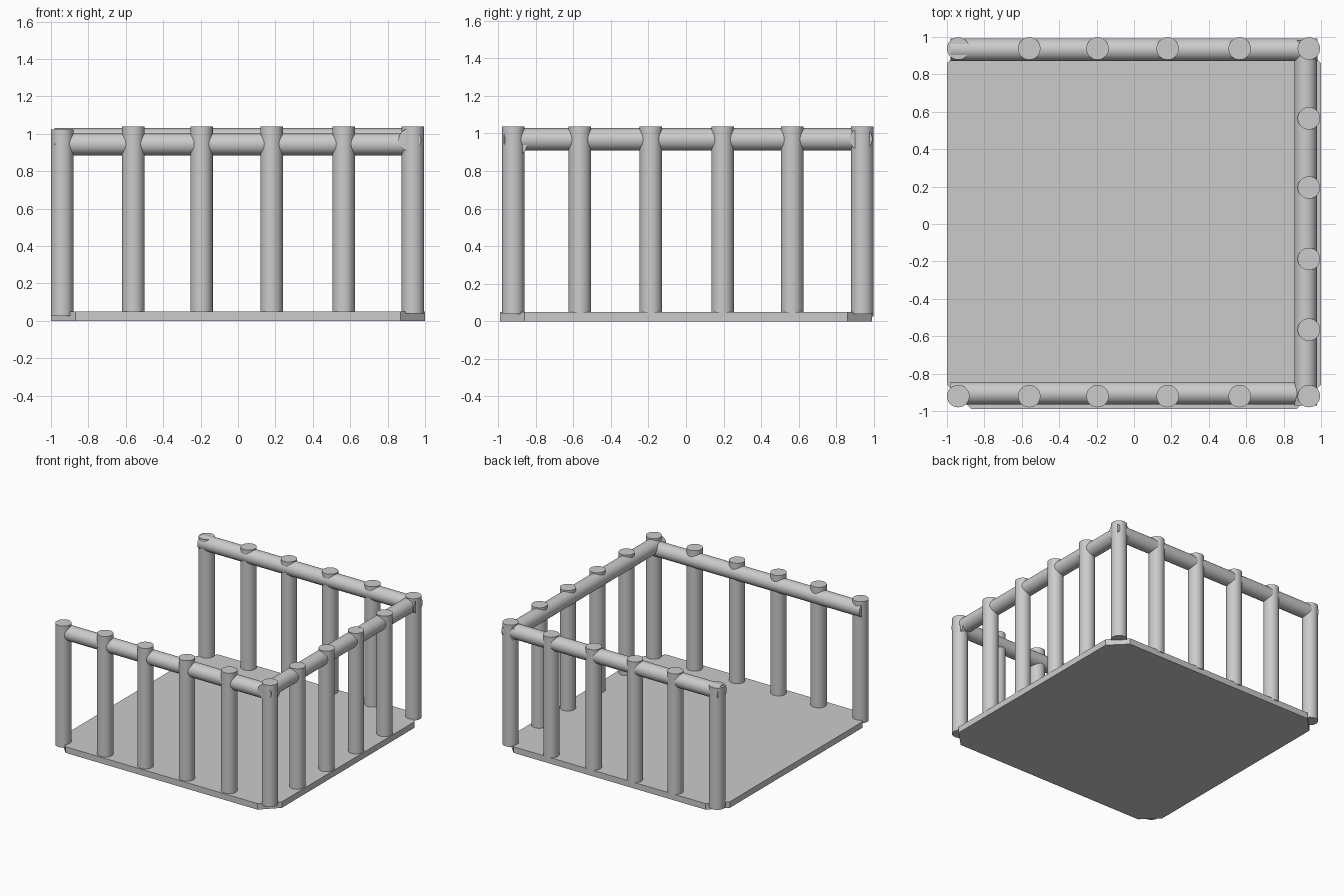
import bpy
import bmesh
from math import radians
from mathutils import Vector

if "Cube" in bpy.data.objects:
    bpy.data.objects.remove(bpy.data.objects["Cube"], do_unlink=True)

grey = bpy.data.materials.new("plain grey")
grey.use_nodes = True
colour = (0.6, 0.6, 0.6, 1)
grey.diffuse_color = colour
grey.node_tree.nodes["Principled BSDF"].inputs["Base Color"].default_value = colour

RADIUS = 0.06


def bar(name, start, end):
    """Round bar between two points, smooth along its side."""
    a, b = Vector(start), Vector(end)
    bpy.ops.mesh.primitive_cylinder_add(
        vertices=40, radius=RADIUS, depth=(b - a).length, location=(a + b) / 2,
        rotation=(b - a).to_track_quat("Z", "Y").to_euler())
    obj = bpy.context.object
    obj.name = name
    obj.data.materials.append(grey)
    bpy.ops.object.shade_smooth_by_angle(angle=radians(30))


# Base slab with cut corners
w, d, cut, thick = 1.0, 0.99, 0.13, 0.05
quarter = [(w, d - cut), (w - cut, d)]
outline = (quarter + [(-x, y) for x, y in reversed(quarter)]
           + [(-x, -y) for x, y in quarter]
           + [(x, -y) for x, y in reversed(quarter)])
bm = bmesh.new()
face = bm.faces.new([bm.verts.new((x, y, 0)) for x, y in outline])
top = bmesh.ops.extrude_face_region(bm, geom=[face])["geom"]
bmesh.ops.translate(bm, vec=(0, 0, thick),
                    verts=[v for v in top if isinstance(v, bmesh.types.BMVert)])
bmesh.ops.recalc_face_normals(bm, faces=bm.faces)
mesh = bpy.data.meshes.new("base")
bm.to_mesh(mesh)
bm.free()
mesh.materials.append(grey)
bpy.context.collection.objects.link(bpy.data.objects.new("base", mesh))

# Front and back posts, the two at the open side a little shorter
for side, y in (("front", -0.92), ("back", 0.938)):
    for i, x in enumerate((-0.94, -0.56, -0.195, 0.18, 0.565, 0.935)):
        height = 1.022 if i == 0 else 1.038
        foot = 0.025 if i == 0 else 0.04
        bar(f"{side}_post_{i + 1}", (x, y, foot), (x, y, height))

# Posts between the corners of the left side
for i, y in enumerate((-0.565, -0.187, 0.195, 0.565)):
    bar(f"left_post_{i + 1}", (0.935, y, 0.04), (0.935, y, 1.038))

# Handrails
bar("front_rail", (-0.98, -0.905, 0.945), (0.97, -0.905, 0.945))
bar("back_rail", (-0.98, 0.932, 0.97), (0.98, 0.932, 0.97))
bar("left_rail", (0.918, -0.97, 0.968), (0.918, 0.98, 0.968))
